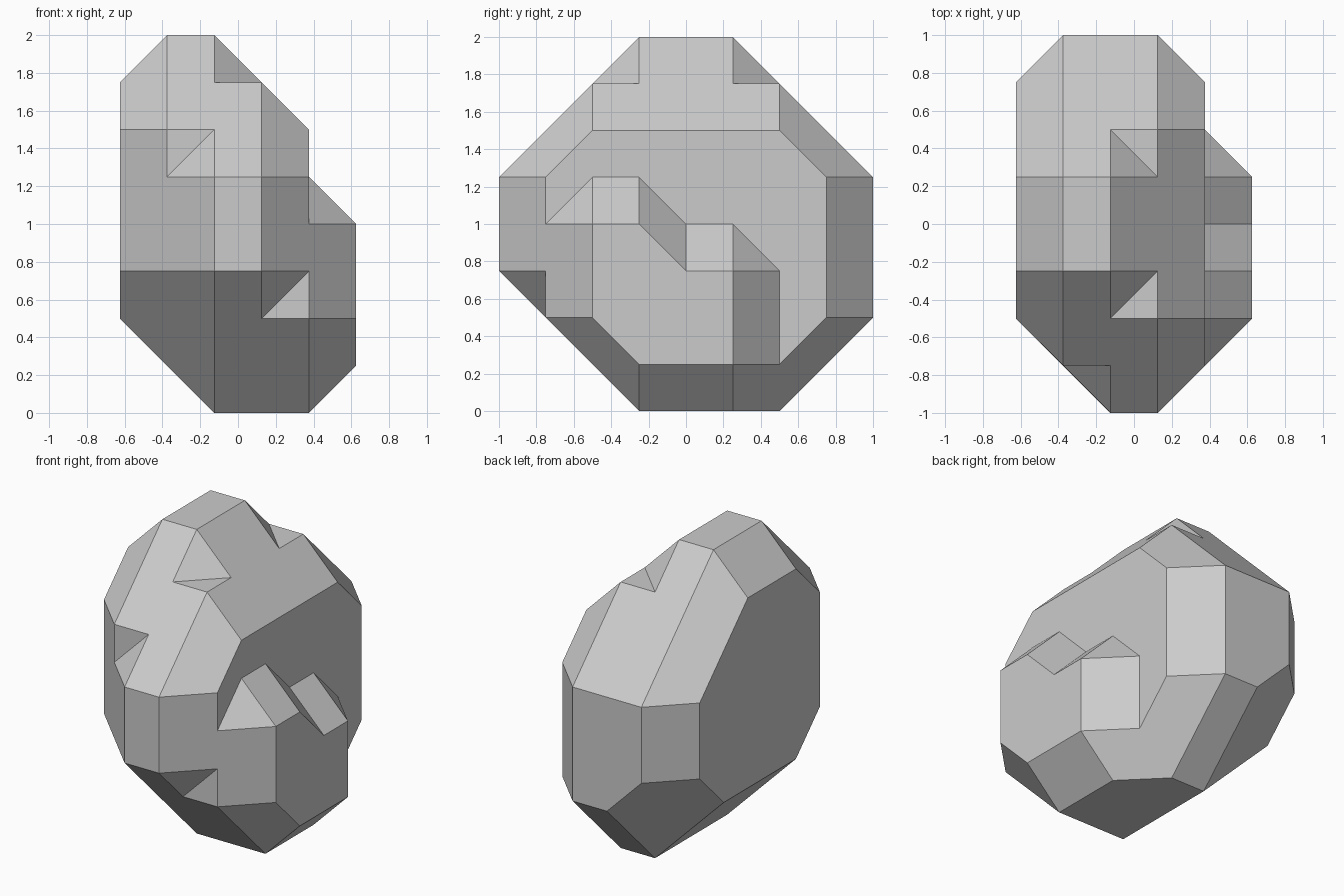
import bpy
import bmesh
from math import radians
from mathutils import Vector

old_cube = bpy.data.objects.get("Cube")
if old_cube:
    bpy.data.objects.remove(old_cube, do_unlink=True)

STEP = 0.25                      # all corners sit on a coarse lattice
CENTRE = Vector((2.5, 4, 0))

# Plain stone material
stone = bpy.data.materials.new("grey_stone")
grey = (0.6, 0.6, 0.6, 1)
stone.diffuse_color = grey
stone.use_nodes = True
shader = next(n for n in stone.node_tree.nodes if n.type == "BSDF_PRINCIPLED")
shader.inputs["Base Color"].default_value = grey


def merge_flat_faces(bm):
    """Join coplanar triangles into clean polygons."""
    bmesh.ops.remove_doubles(bm, verts=bm.verts[:], dist=0.0005)
    bmesh.ops.dissolve_limit(bm, angle_limit=radians(1),
                             verts=bm.verts[:], edges=bm.edges[:])
    bmesh.ops.recalc_face_normals(bm, faces=bm.faces[:])


def convex_block(name, points):
    """Solid block wrapped tightly around a few lattice points."""
    bm = bmesh.new()
    for point in points:
        bm.verts.new((Vector(point) - CENTRE) * STEP)
    bmesh.ops.convex_hull(bm, input=bm.verts[:])
    loose = [v for v in bm.verts if not v.link_faces]
    bmesh.ops.delete(bm, geom=loose, context="VERTS")
    merge_flat_faces(bm)
    mesh = bpy.data.meshes.new(name)
    bm.to_mesh(mesh)
    bm.free()
    mesh.materials.append(stone)
    block = bpy.data.objects.new(name, mesh)
    bpy.context.collection.objects.link(block)
    return block


def combine(target, helper, operation):
    """Apply a boolean to the target, then drop the helper block."""
    helper.hide_render = True
    modifier = target.modifiers.new(operation.lower(), "BOOLEAN")
    modifier.operation = operation
    modifier.solver = "EXACT"
    modifier.object = helper
    bpy.context.view_layer.objects.active = target
    bpy.ops.object.modifier_apply(modifier=modifier.name)
    bpy.data.objects.remove(helper, do_unlink=True)


def notch(outer, inward, ledge_axis):
    """Chip-shaped cutter filling one lattice cell at a ridge."""
    def shifted(*axes):
        return [c + (inward[i] if i in axes else 0) for i, c in enumerate(outer)]
    corners = [outer, shifted(0, 1), shifted(0, 2), shifted(1, 2), shifted(ledge_axis)]
    return convex_block("notch_cutter", corners)


# Main boulder: cross-sections (y, z) from its right side to its left
sections = [
    [(3, 7), (5, 7), (7, 5), (7, 3), (6, 2), (3, 2), (2, 3), (2, 6)],
    [(3, 8), (5, 8), (8, 5), (8, 3), (1, 6)],
    [(3, 8), (5, 8), (8, 2), (6, 0), (3, 0), (0, 3), (0, 5)],
    [(2, 7), (6, 7), (8, 5), (8, 2), (6, 0), (0, 3), (0, 5)],
    [(2, 6), (6, 6), (7, 5), (7, 2), (6, 1), (5, 0), (3, 0), (1, 2), (1, 5)],
]
boulder = convex_block("boulder", [(x, y, z) for x, section in enumerate(sections)
                                   for y, z in section])

# Chipped notches along the ridges
for outer, inward, ledge_axis in (
    ((3, 2, 8), (-1, 1, -1), 2),     # upper front
    ((3, 6, 8), (-1, -1, -1), 2),    # upper back
    ((1, 0, 6), (1, 1, -1), 1),      # front right
    ((4, 0, 2), (-1, 1, 1), 1),      # lower front left
):
    combine(boulder, notch(outer, inward, ledge_axis), "DIFFERENCE")

# Stepped bulge on the left side, rooted inside the boulder
root = (3, 4, 3)
seam = [(4, 4, 4), (5, 4, 3), (5, 4, 1), (4, 4, 0)]
front_bulge = convex_block("front_bulge", seam + [
    root, (4, 1, 4), (4, 2, 5), (4, 3, 5), (5, 2, 4), (5, 3, 4),
    (4, 1, 2), (5, 2, 2), (5, 3, 1), (4, 3, 0)])
back_bulge = convex_block("back_bulge", seam + [
    root, (4, 5, 4), (5, 5, 3), (4, 6, 3), (4, 6, 1), (5, 5, 1), (4, 5, 0)])
for bulge in (front_bulge, back_bulge):
    combine(boulder, bulge, "UNION")

# Clean flat facets
bm = bmesh.new()
bm.from_mesh(boulder.data)
merge_flat_faces(bm)
for face in bm.faces:
    face.smooth = False
    face.material_index = 0
bm.to_mesh(boulder.data)
bm.free()
